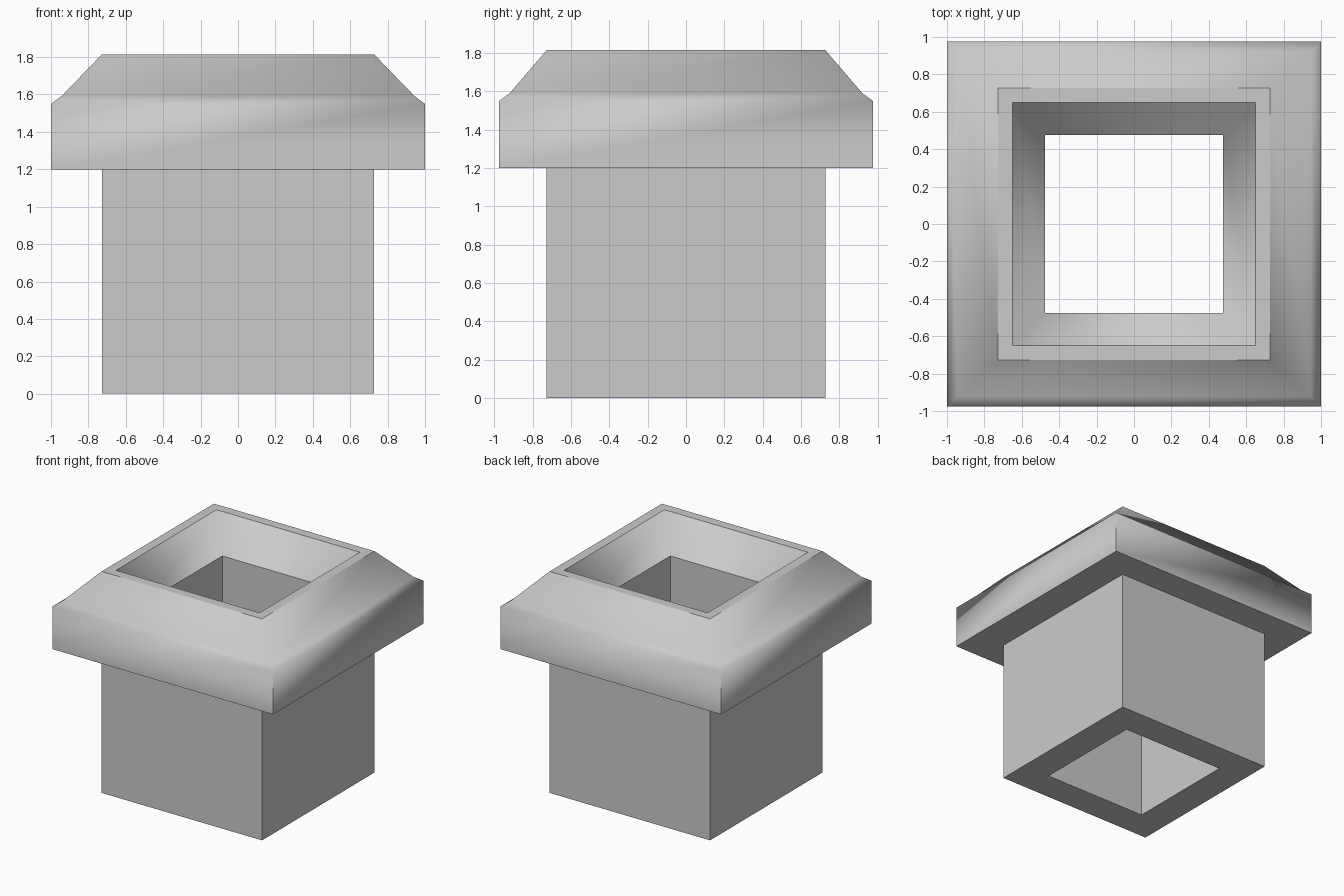
import bpy
import bmesh

cube = bpy.data.objects.get("Cube")
if cube:
    bpy.data.objects.remove(cube, do_unlink=True)

# One plain grey for everything
grey = bpy.data.materials.new("plain_grey")
grey.use_nodes = True
colour = (0.6, 0.6, 0.6, 1.0)
grey.diffuse_color = colour
grey.node_tree.nodes["Principled BSDF"].inputs["Base Color"].default_value = colour


def square_sweep(name, rings, smooth_bands=(), sharp_corner_bands=()):
    """Join rectangular rings (half x, half y, z) into a shell, band by band."""
    bm = bmesh.new()
    loops = [[bm.verts.new((sx * hx, sy * hy, z))
              for sx, sy in ((-1, -1), (1, -1), (1, 1), (-1, 1))]
             for hx, hy, z in rings]
    for band, (low, high) in enumerate(zip(loops, loops[1:])):
        for j in range(4):
            k = (j + 1) % 4
            face = bm.faces.new((low[j], low[k], high[k], high[j]))
            face.smooth = band in smooth_bands
        if band in sharp_corner_bands:
            for a, b in zip(low, high):
                bm.edges.get((a, b)).smooth = False
    mesh = bpy.data.meshes.new(name)
    bm.to_mesh(mesh)
    bm.free()
    mesh.materials.append(grey)
    obj = bpy.data.objects.new(name, mesh)
    bpy.context.collection.objects.link(obj)
    return obj


BORE, WALL, LIP = 0.475, 0.727, 0.65
SHELF, RIM, TOP = 1.2, 1.55, 1.815

# Hollow square column: bore, foot and outer wall
square_sweep("column", [
    (BORE, BORE, RIM),
    (BORE, BORE, 0),
    (WALL, WALL, 0),
    (WALL, WALL, SHELF),
])

# Flared collar: underside, rim, shoulder, slope, flat lip and funnel
square_sweep("collar", [
    (WALL, WALL, SHELF),
    (1.0, 0.975, SHELF),
    (1.0, 0.975, RIM),
    (0.945, 0.92, 1.59),
    (WALL, WALL, TOP),
    (LIP, LIP, TOP),
    (BORE, BORE, RIM),
], smooth_bands=(1, 2, 3, 5), sharp_corner_bands=(1,))
